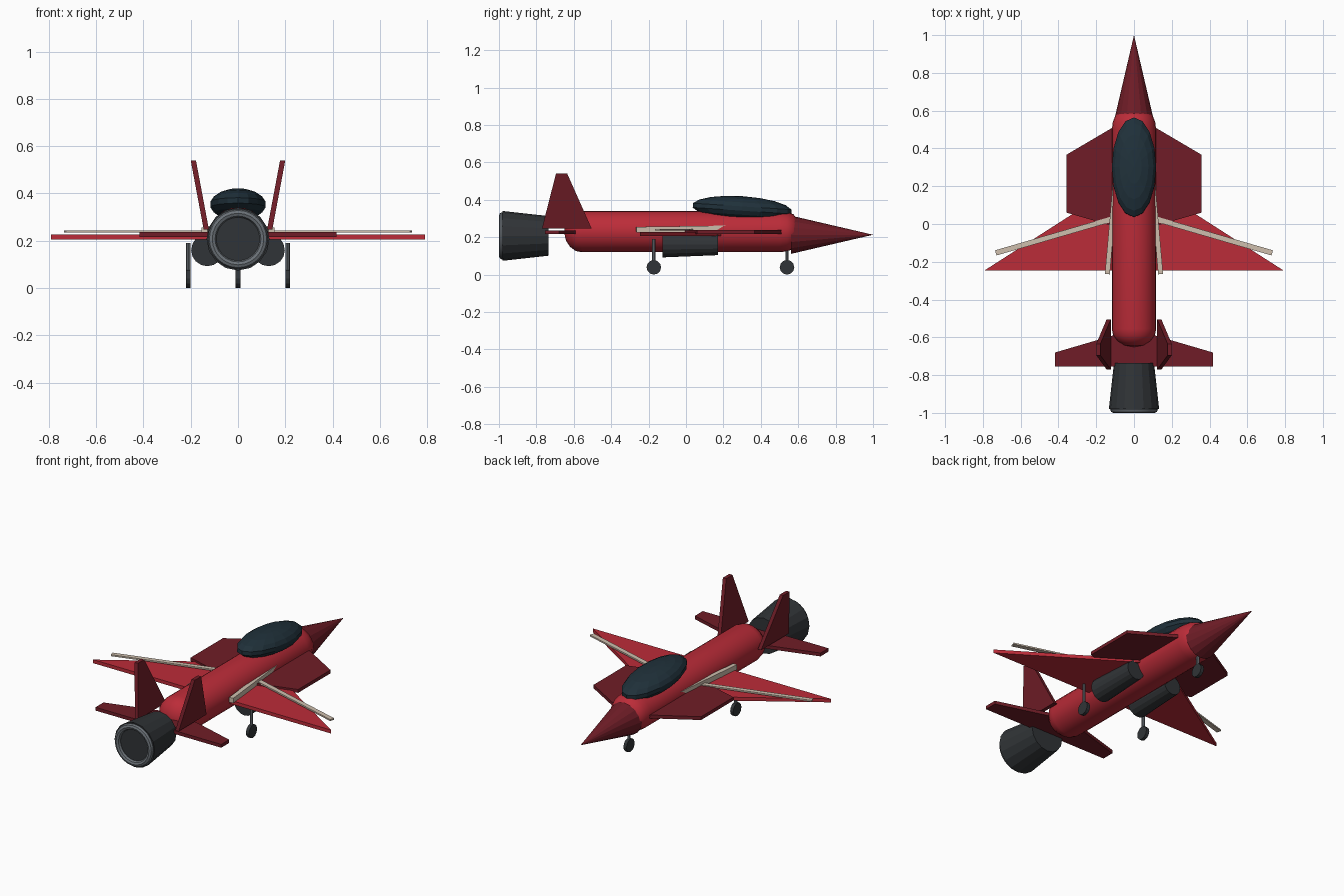
import bpy, bmesh, math
from mathutils import Vector, Matrix

if "Cube" in bpy.data.objects:
    bpy.data.objects.remove(bpy.data.objects["Cube"])


def material(name, rgb):
    m = bpy.data.materials.new(name)
    m.diffuse_color = (*rgb, 1)
    m.use_nodes = True
    m.node_tree.nodes["Principled BSDF"].inputs["Base Color"].default_value = m.diffuse_color
    return m


RED = material("red", (0.50, 0.025, 0.04))
DARK_RED = material("dark_red", (0.16, 0.012, 0.02))
CHARCOAL = material("charcoal", (0.03, 0.034, 0.038))
GLASS = material("glass", (0.014, 0.03, 0.042))
CREAM = material("cream", (0.62, 0.52, 0.42))
STEEL = material("steel", (0.15, 0.17, 0.19))


def finish(ob, name, mat, smooth=False):
    ob.name = name
    ob.data.materials.append(mat)
    if smooth:
        bpy.ops.object.select_all(action='DESELECT')
        ob.select_set(True)
        bpy.context.view_layer.objects.active = ob
        bpy.ops.object.shade_smooth_by_angle(angle=math.radians(40))
    return ob


def prism(name, points, extrude, mat):
    """Flat outline of 3D points, thickened along a vector."""
    bm = bmesh.new()
    face = bm.faces.new([bm.verts.new(p) for p in points])
    ext = bmesh.ops.extrude_face_region(bm, geom=[face], use_keep_orig=True)
    moved = [v for v in ext["geom"] if isinstance(v, bmesh.types.BMVert)]
    bmesh.ops.translate(bm, vec=Vector(extrude), verts=moved)
    bmesh.ops.recalc_face_normals(bm, faces=bm.faces)
    me = bpy.data.meshes.new(name)
    bm.to_mesh(me)
    bm.free()
    ob = bpy.data.objects.new(name, me)
    bpy.context.collection.objects.link(ob)
    return finish(ob, name, mat)


def beam(name, a, b, width, height, mat):
    """Rectangular bar from a to b."""
    a, b = Vector(a), Vector(b)
    d = (b - a).normalized()
    side = d.cross(Vector((0, 0, 1))).normalized() * width / 2
    up = side.cross(d).normalized() * height / 2
    return prism(name, [a + side + up, a - side + up, a - side - up, a + side - up], b - a, mat)


def rod(name, a, b, r1, r2, mat, sides=16, smooth=False):
    """Cylinder or cone from a (radius r1) to b (radius r2)."""
    a, b = Vector(a), Vector(b)
    bpy.ops.mesh.primitive_cone_add(vertices=sides, radius1=r1, radius2=r2, depth=(b - a).length,
                                    location=(a + b) / 2,
                                    rotation=(b - a).to_track_quat('Z', 'Y').to_euler())
    return finish(bpy.context.object, name, mat, smooth)


# fuselage: spun profile with rounded ends
profile = [(0, -0.652), (0.05, -0.642), (0.085, -0.62), (0.108, -0.59), (0.115, -0.555),
           (0.115, 0.50), (0.110, 0.54), (0.096, 0.575), (0.06, 0.60), (0, 0.61)]
bm = bmesh.new()
vs = [bm.verts.new((r, y, 0)) for r, y in profile]
edges = [bm.edges.new(p) for p in zip(vs, vs[1:])]
bmesh.ops.spin(bm, geom=vs + edges, cent=(0, 0, 0), axis=(0, 1, 0), angle=2 * math.pi, steps=24)
bmesh.ops.remove_doubles(bm, verts=bm.verts, dist=0.0005)
bmesh.ops.transform(bm, matrix=Matrix.Translation((0, 0, 0.23)) @ Matrix.Diagonal((1.02, 1, 0.96, 1)),
                    verts=bm.verts)
bmesh.ops.recalc_face_normals(bm, faces=bm.faces)
mesh = bpy.data.meshes.new("fuselage")
bm.to_mesh(mesh)
bm.free()
body = bpy.data.objects.new("fuselage", mesh)
bpy.context.collection.objects.link(body)
finish(body, "fuselage", RED, True)

# pointed nose
rod("nose_cone", (0, 0.562, 0.213), (0, 1.0, 0.213), 0.102, 0, DARK_RED)

# exhaust nozzle and rim
rod("exhaust_nozzle", (0, -0.98, 0.207), (0, -0.735, 0.207), 0.133, 0.106, CHARCOAL)
bpy.ops.mesh.primitive_torus_add(major_radius=0.109, minor_radius=0.017, major_segments=24,
                                 minor_segments=8, location=(0, -0.983, 0.207),
                                 rotation=(math.pi / 2, 0, 0))
finish(bpy.context.object, "exhaust_rim", STEEL, True)

# canopy bubble
bpy.ops.mesh.primitive_uv_sphere_add(segments=16, ring_count=9, location=(0, 0.30, 0.353),
                                     rotation=(-0.066, 0, 0))
bpy.context.object.scale = (0.119, 0.268, 0.066)
finish(bpy.context.object, "canopy", GLASS)

# tail plane runs across the centre
half = [(0, -0.585), (0.10, -0.587), (0.417, -0.68), (0.417, -0.755), (0, -0.755)]
outline = half + [(-x, y) for x, y in half[-2:0:-1]]
prism("tail_plane", [(x, y, 0.216) for x, y in outline], (0, 0, 0.02), DARK_RED)

for s, label in ((1, "right"), (-1, "left")):
    # main wing
    prism(f"{label}_wing", [(s * x, y, 0.206) for x, y in
          [(0.08, 0.21), (0.79, -0.245), (0.08, -0.245)]], (0, 0, 0.021), RED)
    # forward wing
    prism(f"{label}_fore_wing", [(s * x, y, 0.218) for x, y in
          [(0.08, 0.53), (0.357, 0.367), (0.357, 0.06), (0.08, -0.02)]], (0, 0, 0.02), DARK_RED)
    # canted fin
    prism(f"{label}_fin", [(s * x, y, z) for x, y, z in
          [(0.123, -0.77, 0.247), (0.123, -0.505, 0.247), (0.178, -0.635, 0.54),
           (0.178, -0.695, 0.54)]], (s * 0.022, 0, 0), DARK_RED)
    # cream trim bars
    beam(f"{label}_root_trim", (s * 0.141, -0.265, 0.240), (s * 0.094, 0.27, 0.248),
         0.026, 0.03, CREAM)
    beam(f"{label}_wing_trim", (s * 0.10, 0.031, 0.239), (s * 0.732, -0.153, 0.239),
         0.028, 0.009, CREAM)
    # side engine pod
    rod(f"{label}_engine_pod", (s * 0.13, -0.125, 0.16), (s * 0.13, 0.17, 0.16),
        0.068, 0.056, CHARCOAL)

# landing gear
for label, x, y, top in (("right", 0.21, -0.172, 0.19), ("left", -0.21, -0.172, 0.19),
                         ("nose", 0, 0.54, 0.16)):
    rod(f"{label}_gear_strut", (x, y, 0.04), (x, y, top), 0.009, 0.009, STEEL, 8)
    rod(f"{label}_wheel", (x - 0.01, y, 0.039), (x + 0.01, y, 0.039), 0.039, 0.039, CHARCOAL, 12)
